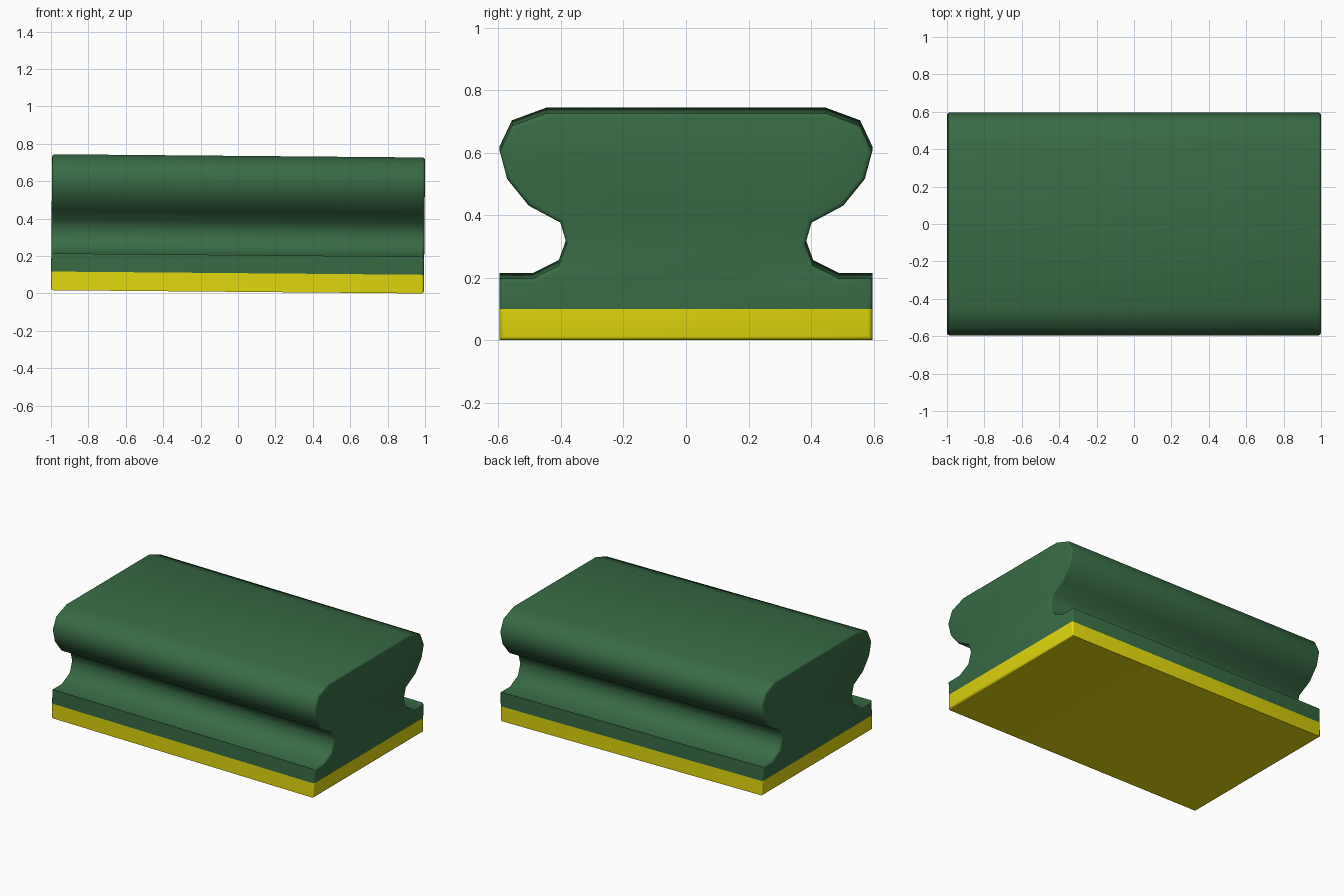
import bpy, bmesh, math
from mathutils import Matrix

if "Cube" in bpy.data.objects:
    bpy.data.objects.remove(bpy.data.objects["Cube"])

# Right half of the cross-section (y, z), bottom to top
HALF = [(0.596, 0.0), (0.596, 0.197), (0.49, 0.197), (0.407, 0.239),
        (0.382, 0.308), (0.402, 0.376), (0.503, 0.43), (0.572, 0.515),
        (0.596, 0.604), (0.557, 0.686), (0.446, 0.727)]
PROFILE = HALF + [(-y, z) for y, z in reversed(HALF)]
LENGTH, SEAM, TILT = 1.994, 0.1, math.radians(0.5)


def make_part(name, color, keep_top):
    bm = bmesh.new()
    # Extrude the cross-section along x
    cap = bm.faces.new([bm.verts.new((-LENGTH / 2, y, z)) for y, z in PROFILE])
    ext = bmesh.ops.extrude_face_region(bm, geom=[cap], use_keep_orig=True)
    verts = [g for g in ext["geom"] if isinstance(g, bmesh.types.BMVert)]
    bmesh.ops.translate(bm, verts=verts, vec=(LENGTH, 0, 0))
    bmesh.ops.recalc_face_normals(bm, faces=bm.faces[:])

    # Small rounding around both ends
    ends = [e for e in bm.edges if abs(e.verts[0].co.x - e.verts[1].co.x) < 1e-5]
    bmesh.ops.bevel(bm, geom=ends, offset=0.014, offset_type='OFFSET',
                    segments=3, profile=0.5, affect='EDGES')

    # Keep only the material layer above or below the seam
    bmesh.ops.bisect_plane(bm, geom=bm.verts[:] + bm.edges[:] + bm.faces[:],
                           plane_co=(0, 0, SEAM), plane_no=(0, 0, 1),
                           clear_inner=keep_top, clear_outer=not keep_top)

    # Slight tilt of the whole block, resting on its right end
    bm.transform(Matrix.Translation((-0.003, 0, math.sin(TILT) * LENGTH / 2))
                 @ Matrix.Rotation(TILT, 4, 'Y'))
    mesh = bpy.data.meshes.new(name)
    bm.to_mesh(mesh)
    bm.free()
    obj = bpy.data.objects.new(name, mesh)
    bpy.context.collection.objects.link(obj)
    mat = bpy.data.materials.new(name + "_color")
    mat.diffuse_color = color
    mat.use_nodes = True
    mat.node_tree.nodes["Principled BSDF"].inputs["Base Color"].default_value = mat.diffuse_color
    mesh.materials.append(mat)

    bpy.ops.object.select_all(action='DESELECT')
    obj.select_set(True)
    bpy.context.view_layer.objects.active = obj
    bpy.ops.object.shade_smooth_by_angle(angle=math.radians(55))


# Grooved grip body and the pad underneath
make_part("grip_body", (0.04, 0.147, 0.06, 1), True)
make_part("base_pad", (0.75, 0.68, 0.004, 1), False)
